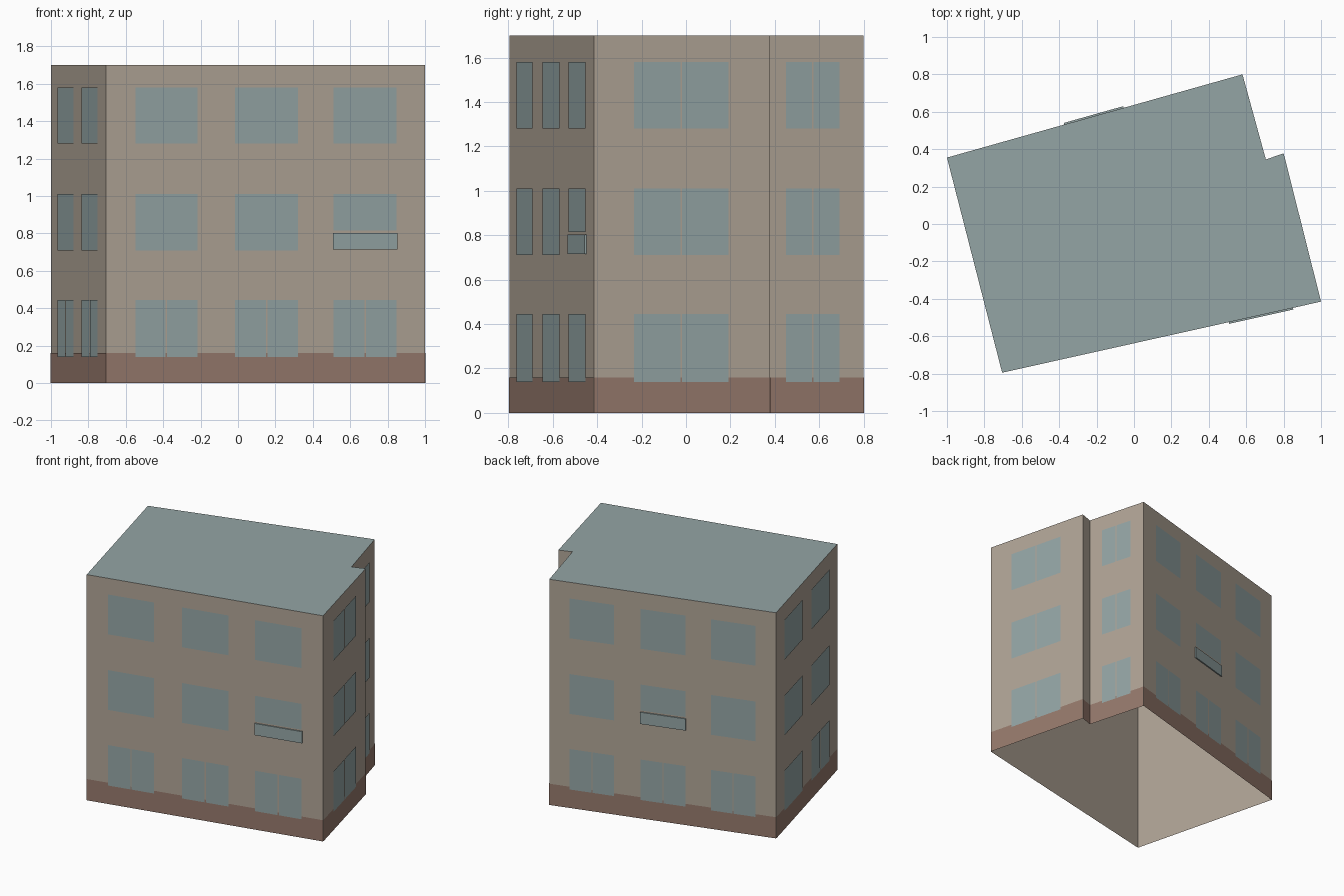
import bpy, bmesh
from mathutils import Vector

cube = bpy.data.objects.get("Cube")
if cube:
    bpy.data.objects.remove(cube)


def linear(c):
    c /= 255
    return c / 12.92 if c <= 0.04045 else ((c + 0.055) / 1.055) ** 2.4


def material(name, *rgb):
    mat = bpy.data.materials.new(name)
    mat.use_nodes = True
    color = [linear(c) for c in rgb] + [1]
    mat.diffuse_color = color
    bsdf = mat.node_tree.nodes["Principled BSDF"]
    bsdf.inputs["Base Color"].default_value = color
    bsdf.inputs["Roughness"].default_value = 0.9
    return mat


WALL = material("beige plaster", 176, 164, 150)
BASE = material("brown plinth", 150, 121, 108)
GLASS = material("blue grey", 148, 165, 165)

HEIGHT = 1.7
# Footprint corners, counter-clockwise from the front left
CORNERS = [Vector((x, y, 0)) for x, y in (
    (-0.705, -0.795), (1, -0.415), (0.8, 0.378),
    (0.705, 0.345), (0.58, 0.8), (-1, 0.355))]
FLOORS = [(0.14, 0.445), (0.71, 1.01), (1.28, 1.58)]


def finish(name, bm, *mats):
    mesh = bpy.data.meshes.new(name)
    bm.to_mesh(mesh)
    bm.free()
    for mat in mats:
        mesh.materials.append(mat)
    obj = bpy.data.objects.new(name, mesh)
    bpy.context.collection.objects.link(obj)
    return obj


def plate(bm, side, f0, f1, z0, z1, out, depth=0):
    """Rectangle on a wall, between two fractions of its length."""
    a, b = CORNERS[side], CORNERS[(side + 1) % len(CORNERS)]
    normal = (b - a).cross(Vector((0, 0, 1))).normalized()
    pts = [a.lerp(b, f) + normal * out + Vector((0, 0, z))
           for f, z in ((f0, z0), (f1, z0), (f1, z1), (f0, z1))]
    front = [bm.verts.new(p) for p in pts]
    bm.faces.new(front)
    # Optional returns back to the wall
    if depth:
        back = [bm.verts.new(p - normal * depth) for p in pts]
        for i in range(4):
            j = (i + 1) % 4
            bm.faces.new((front[j], front[i], back[i], back[j]))


def window(bm, side, f0, f1, z0, z1, split):
    """One pane, or two with a narrow mullion gap between them."""
    if not split:
        plate(bm, side, f0, f1, z0, z1, 0.004)
        return
    a, b = CORNERS[side], CORNERS[(side + 1) % len(CORNERS)]
    gap = 0.004 / (b - a).length
    mid = (f0 + f1) / 2
    plate(bm, side, f0, mid - gap, z0, z1, 0.004)
    plate(bm, side, mid + gap, f1, z0, z1, 0.004)


# Walls and flat roof, open underneath
bm = bmesh.new()
low = [bm.verts.new(p) for p in CORNERS]
high = [bm.verts.new(p + Vector((0, 0, HEIGHT))) for p in CORNERS]
for i in range(len(CORNERS)):
    j = (i + 1) % len(CORNERS)
    bm.faces.new((low[i], low[j], high[j], high[i]))
bm.faces.new(high).material_index = 1
finish("building_shell", bm, WALL, GLASS)

# Plinth band around all walls
bm = bmesh.new()
for side in range(len(CORNERS)):
    plate(bm, side, 0, 1, 0, 0.16, 0.002)
finish("plinth", bm, BASE)

# Windows: wall index, column spans, mullions on every floor, balcony column
LONG = [(0.091, 0.286), (0.404, 0.601), (0.713, 0.91)]
FACADES = {
    "front": (0, LONG, False, 2),
    "left_side": (1, [(0.227, 0.763)], True, None),
    "left_recess": (3, [(0.23, 0.758)], True, None),
    "back": (4, LONG, False, 1),
    "right_side": (5, [(0.13, 0.42), (0.57, 0.86)], False, None),
}
for name, (side, columns, always_split, balcony) in FACADES.items():
    bm = bmesh.new()
    for col, (f0, f1) in enumerate(columns):
        for floor, (z0, z1) in enumerate(FLOORS):
            if col == balcony and floor == 1:
                # Balcony panel in front of the lower third
                panel = bmesh.new()
                plate(panel, side, f0 - 0.002, f1 + 0.002, z0 + 0.005, 0.803, 0.009, 0.009)
                finish(name + "_balcony_panel", panel, GLASS)
                z0 = 0.815
            window(bm, side, f0, f1, z0, z1, always_split or floor == 0)
    finish(name + "_windows", bm, GLASS)
